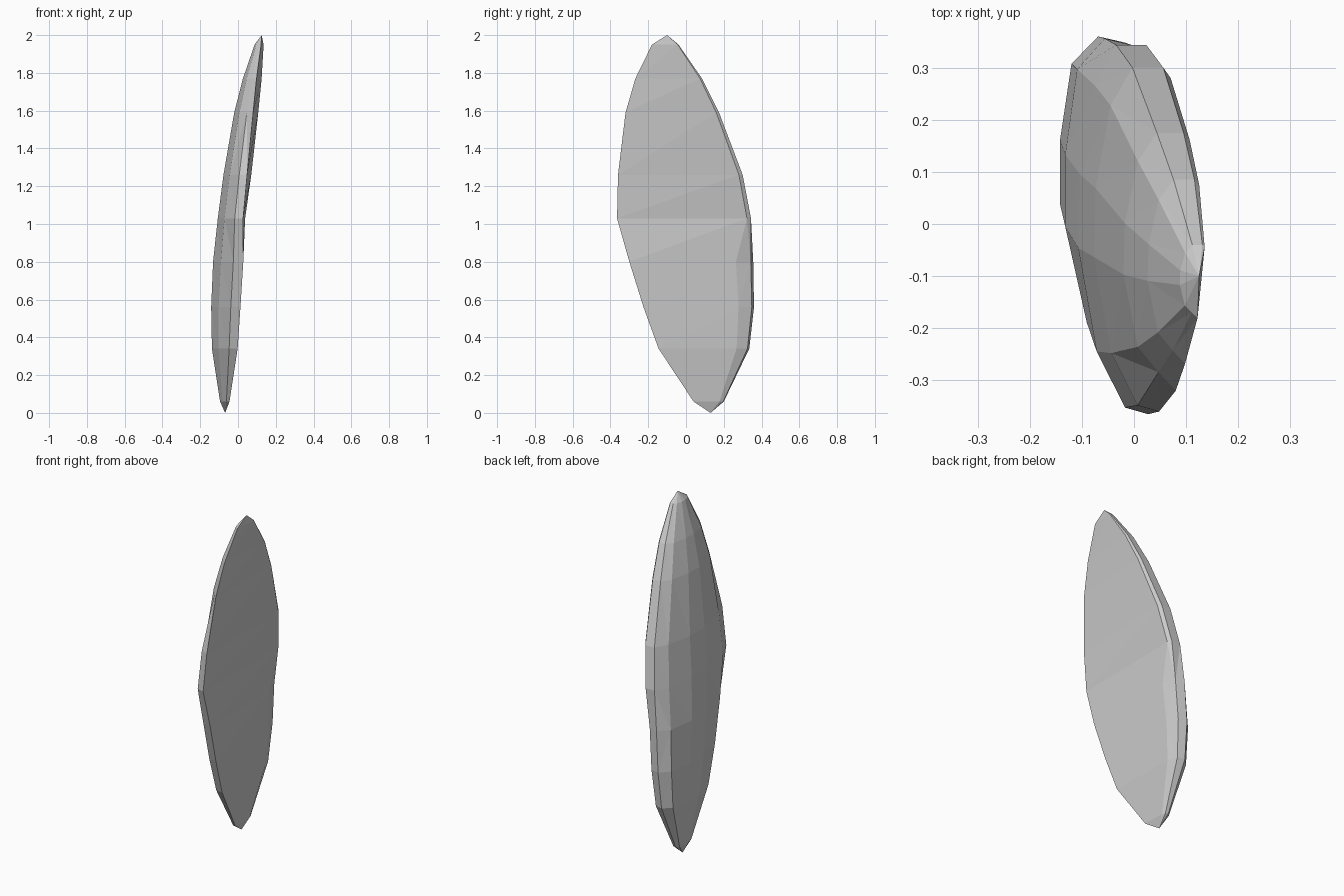
import bpy, bmesh

if "Cube" in bpy.data.objects:
    bpy.data.objects.remove(bpy.data.objects["Cube"])

# Levels: z, front y, back y, left x, right x at front edge, right x at back edge
levels = [
    (0.06, 0.04, 0.20, -0.095, -0.045, -0.048),
    (0.34, -0.145, 0.335, -0.138, -0.002, -0.012),
    (0.56, -0.225, 0.36, -0.142, 0.013, 0.004),
    (0.80, -0.30, 0.356, -0.132, 0.028, 0.02),
    (1.03, -0.365, 0.344, -0.107, 0.027, 0.038),
    (1.26, -0.36, 0.30, -0.077, 0.048, 0.071),
    (1.59, -0.32, 0.175, -0.02, 0.08, 0.108),
    (1.77, -0.268, 0.085, 0.026, 0.098, 0.126),
    (1.95, -0.18, -0.04, 0.088, 0.122, 0.136),
]
# Cross-section fractions (across x, along y): domed left face and back rim
lower = [(.26, .17), (0, .45), (.0, .66), (.15, .91), (.5, 1), (.85, .98), (1, .86)]
upper = [(.26, .17), (0, .45), (.02, .65), (.22, .89), (.5, 1), (.9, 1), (1, .97)]

# Faceted blade-shaped stone, lofted through the levels
bm = bmesh.new()
rings = []
for z, y0, y1, xl, xf, xb in levels:
    depth = y1 - y0
    inset = 0.12 if z > 1.4 else 0.03
    pts = [(xf, y0), (xf - 0.33 * (xf - xl), y0 + inset * 0.6 * depth)]
    for s, t in (lower if z < 1.0 else upper):
        right = xf + t * (xb - xf)
        pts.append((xl + s * (right - xl), y0 + t * depth))
    rings.append([bm.verts.new((x, y, z)) for x, y in pts])

n = len(rings[0])
for a, b in zip(rings, rings[1:]):
    for i in range(n):
        j = (i + 1) % n
        bm.faces.new((a[i], a[j], b[j], b[i]))
# Pointed ends
foot = bm.verts.new((-0.068, 0.13, 0.0))
tip = bm.verts.new((0.125, -0.10, 2.0))
for i in range(n):
    j = (i + 1) % n
    bm.faces.new((foot, rings[0][j], rings[0][i]))
    bm.faces.new((tip, rings[-1][i], rings[-1][j]))
bmesh.ops.triangulate(bm, faces=bm.faces)
bmesh.ops.recalc_face_normals(bm, faces=bm.faces)

mesh = bpy.data.meshes.new("stone_shard")
bm.to_mesh(mesh)
bm.free()
bpy.context.collection.objects.link(bpy.data.objects.new("stone_shard", mesh))
